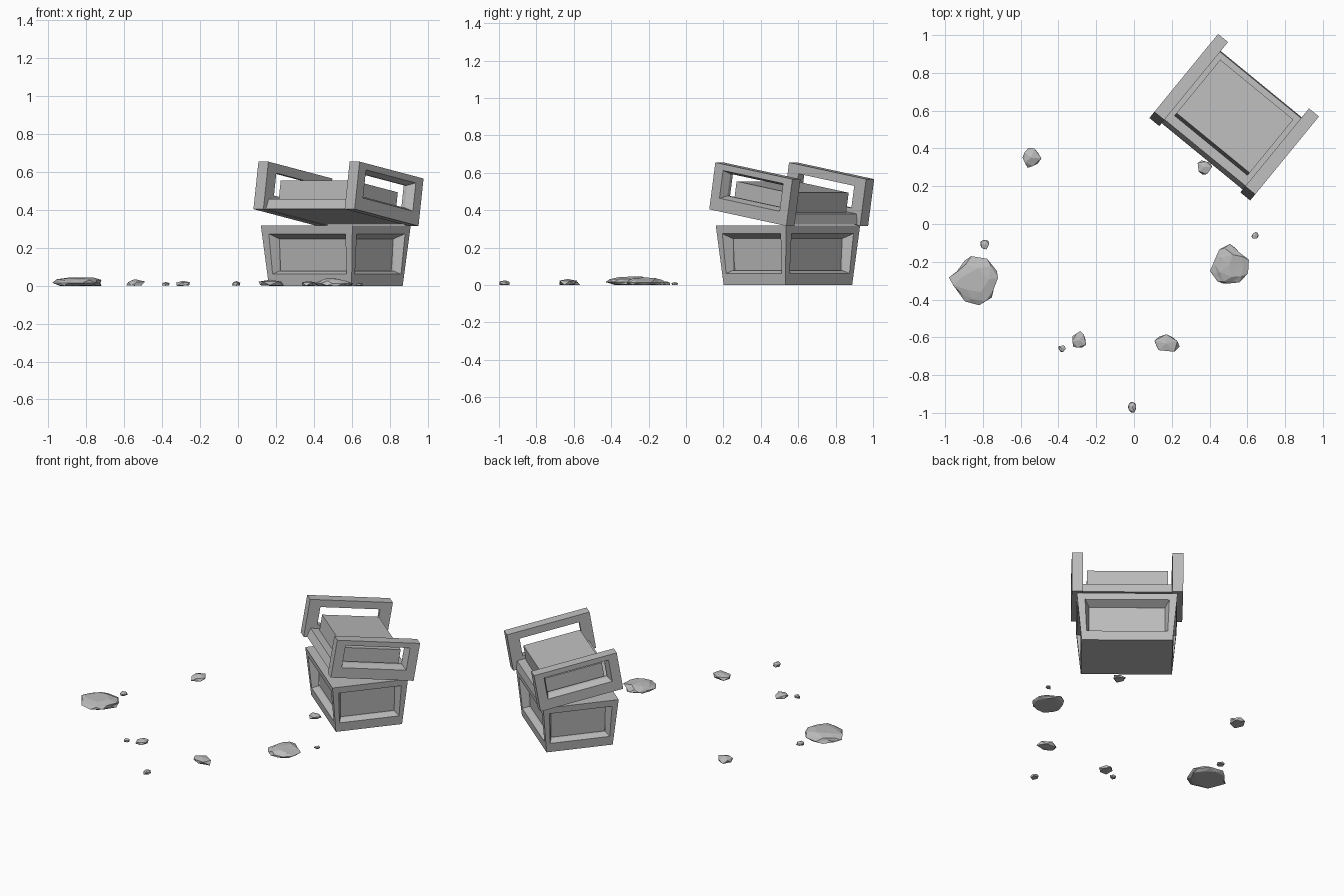
import bpy, bmesh, math, random
from mathutils import Matrix, Vector

cube = bpy.data.objects.get("Cube")
if cube:
    bpy.data.objects.remove(cube, do_unlink=True)
random.seed(4)

# Single stone grey
grey = bpy.data.materials.new("stone_grey")
grey.use_nodes = True
colour = (0.5, 0.5, 0.5, 1)
grey.diffuse_color = colour
grey.node_tree.nodes["Principled BSDF"].inputs["Base Color"].default_value = colour


def finish(name, bm, matrix=None):
    mesh = bpy.data.meshes.new(name)
    bmesh.ops.recalc_face_normals(bm, faces=bm.faces)
    bm.to_mesh(mesh)
    bm.free()
    mesh.materials.append(grey)
    obj = bpy.data.objects.new(name, mesh)
    bpy.context.collection.objects.link(obj)
    if matrix:
        obj.matrix_world = matrix
    return obj


def block(name, low, high, z0, z1, matrix):
    """Tapered box: half sizes at the bottom and at the top."""
    bm = bmesh.new()
    bmesh.ops.create_cube(bm, size=2)
    for v in bm.verts:
        half, z = (high, z1) if v.co.z > 0 else (low, z0)
        v.co = Vector((v.co.x * half[0], v.co.y * half[1], z))
    return finish(name, bm, matrix)


def cut(obj, cutters):
    bpy.context.view_layer.objects.active = obj
    for c in cutters:
        c.hide_render = True
        mod = obj.modifiers.new("opening", "BOOLEAN")
        mod.operation = "DIFFERENCE"
        mod.solver = "EXACT"
        mod.object = c
        bpy.context.view_layer.update()
        bpy.ops.object.modifier_apply(modifier=mod.name)
        bpy.data.objects.remove(c, do_unlink=True)


def window(base, angle, half, mid, depth, inner, flare=0.022):
    """Straight opening plus a flared outer rim, facing the given angle."""
    m = (base @ Matrix.Rotation(math.radians(angle), 4, "Z")
         @ Matrix.Translation((0, 0, mid)) @ Matrix.Rotation(math.pi / 2, 4, "X"))
    start, end = depth - 0.045, depth + 0.03
    grown = (half[0] + flare * 1.6, half[1] + flare * 1.6)
    return [block("cutter", half, half, inner, end, m),
            block("cutter", half, grown, start, end, m)]


turn = Matrix.Rotation(math.radians(-39.3), 4, "Z")
place = Matrix.Translation((0.516, 0.545, 0)) @ turn

# Lower section: tapered cage with a window in each side, around a core
lower = block("lower_frame", (0.282, 0.213), (0.312, 0.243), 0, 0.317, place)
for angle, half, depth in ((0, 0.235, 0.228), (90, 0.175, 0.297)):
    cut(lower, window(place, angle, (half, 0.085), 0.163, depth, -depth)
        + window(place, angle + 180, (half, 0.085), 0.163, depth, 0))
block("lower_core", (0.235, 0.17), (0.25, 0.185), 0.05, 0.28, place)

# Upper section: tilted tray with an open frame at each end
tilt = (Matrix.Translation((0.517, 0.549, 0.36)) @ turn
        @ Matrix.Rotation(math.radians(-9.5), 4, "X"))
block("upper_tray", (0.29, 0.25), (0.29, 0.235), 0.004, 0.06, tilt)
block("upper_core", (0.25, 0.185), (0.25, 0.185), 0.04, 0.166, tilt)
for name, side in (("right", -1), ("left", 1)):
    arm = block(name + "_end_frame", (0.034, 0.27), (0.034, 0.27), 0, 0.254,
                tilt @ Matrix.Translation((side * 0.311, 0, 0)))
    cut(arm, window(tilt, 90 * side, (0.195, 0.06), 0.145, 0.345, 0.2, 0.016))

# Scattered rubble: x, y, half width, half depth, height
rubble = [(-0.85, -0.30, 0.13, 0.13, 0.045), (-0.79, -0.11, 0.023, 0.025, 0.02),
          (-0.54, 0.35, 0.05, 0.053, 0.035), (-0.38, -0.66, 0.02, 0.018, 0.02),
          (-0.29, -0.61, 0.036, 0.044, 0.026), (-0.01, -0.97, 0.022, 0.028, 0.025),
          (0.175, -0.63, 0.067, 0.046, 0.032), (0.505, -0.21, 0.103, 0.105, 0.04),
          (0.64, -0.06, 0.018, 0.017, 0.015), (0.375, 0.30, 0.038, 0.037, 0.025)]
for i, (x, y, rx, ry, h) in enumerate(rubble):
    bm = bmesh.new()
    bmesh.ops.create_icosphere(bm, subdivisions=2 if rx > 0.1 else 1, radius=1)
    spin = Matrix.Rotation(random.uniform(0, 6), 4, "Z")
    for v in bm.verts:
        v.co = spin @ v.co * random.uniform(0.8, 1.15)
        v.co.z = max(v.co.z, -0.5)
    # Fit the rough lump to its footprint and rest it on the ground
    lo = [min(v.co[k] for v in bm.verts) for k in range(3)]
    hi = [max(v.co[k] for v in bm.verts) for k in range(3)]
    for v in bm.verts:
        t = [(v.co[k] - lo[k]) / (hi[k] - lo[k]) for k in range(3)]
        v.co = (x + rx * (2 * t[0] - 1), y + ry * (2 * t[1] - 1), h * t[2])
    finish("rubble_stone_%d" % (i + 1), bm)
